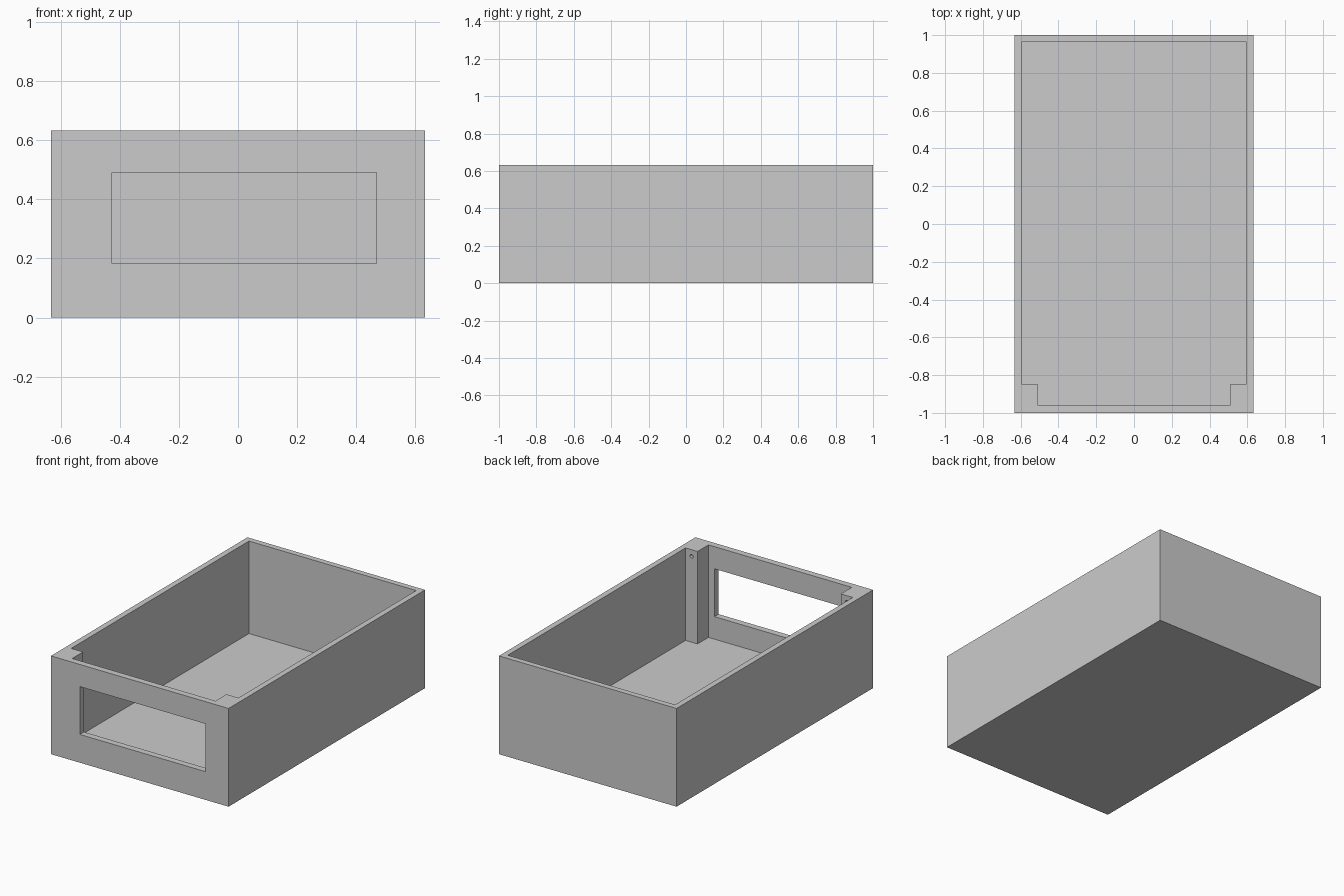
import bpy, bmesh
from mathutils import Matrix

if "Cube" in bpy.data.objects:
    bpy.data.objects.remove(bpy.data.objects["Cube"])

def prism(name, outline, z0, z1):
    """Extrude an x/y outline from z0 to z1."""
    bm = bmesh.new()
    face = bm.faces.new([bm.verts.new((x, y, z0)) for x, y in outline])
    top = bmesh.ops.extrude_face_region(bm, geom=[face])["geom"]
    bmesh.ops.translate(bm, vec=(0, 0, z1 - z0),
                        verts=[v for v in top if isinstance(v, bmesh.types.BMVert)])
    bmesh.ops.recalc_face_normals(bm, faces=bm.faces)
    return finish(name, bm)

def finish(name, bm):
    mesh = bpy.data.meshes.new(name)
    bm.to_mesh(mesh)
    bm.free()
    ob = bpy.data.objects.new(name, mesh)
    bpy.context.collection.objects.link(ob)
    return ob

def rect(x0, x1, y0, y1):
    return [(x0, y0), (x1, y0), (x1, y1), (x0, y1)]

def screw_hole(name, x):
    bm = bmesh.new()
    bmesh.ops.create_cone(bm, cap_ends=True, segments=24, radius1=0.012, radius2=0.012,
                          depth=0.2, matrix=Matrix.Translation((x, -0.847, 0.59))
                          @ Matrix.Rotation(1.5707963, 4, 'X'))
    return finish(name, bm)

W, H = 0.633, 0.633            # half width, height
IN, POST = 0.596, 0.511        # inner wall, inner edge of the corner posts
FRONT, STEP, BACK, FLOOR = -0.958, -0.847, 0.963, 0.037

# Outer box
box = prism("enclosure_box", rect(-W, W, -1, 1), 0, H)

# Cavity leaving two corner posts at the front
cavity = prism("cavity_cutter", [(-POST, FRONT), (POST, FRONT), (POST, STEP), (IN, STEP),
                                 (IN, BACK), (-IN, BACK), (-IN, STEP), (-POST, STEP)],
               FLOOR, H + 0.1)
# Front display window, slightly off centre
window = prism("window_cutter", rect(-0.427, 0.468, -1.1, -0.9), 0.182, 0.49)
# Screw holes in the posts
holes = [screw_hole("hole_cutter", s * (IN + POST) / 2) for s in (-1, 1)]

for cutter in [cavity, window] + holes:
    cutter.hide_render = True
    cutter.hide_set(True)
    mod = box.modifiers.new(cutter.name, 'BOOLEAN')
    mod.operation = 'DIFFERENCE'
    mod.solver = 'EXACT'
    mod.object = cutter
